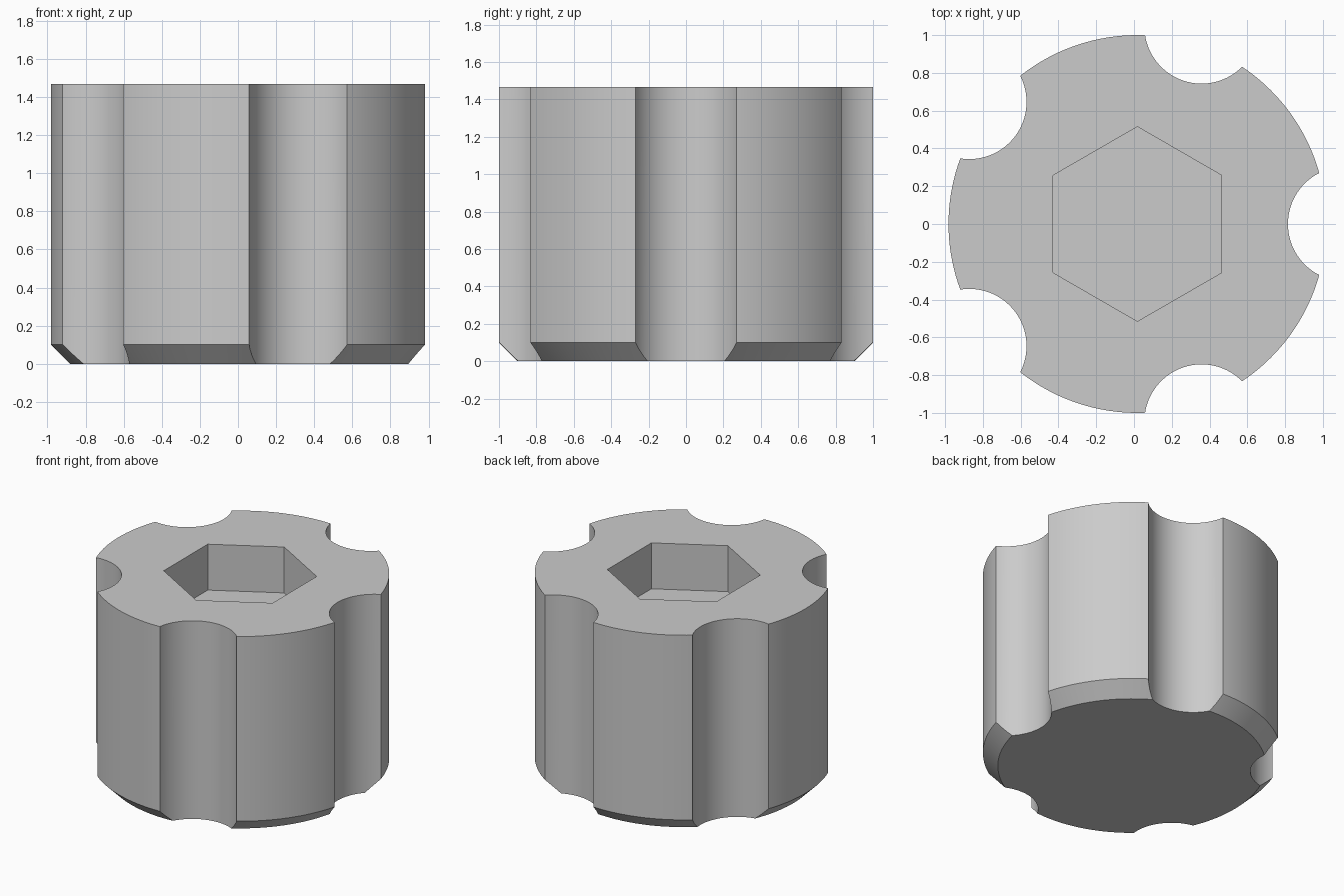
import bpy, bmesh, math
from mathutils import Matrix, Vector

# Remove the default cube
cube = bpy.data.objects.get("Cube")
if cube:
    bpy.data.objects.remove(cube, do_unlink=True)

CENTRE_X = 0.018
HEIGHT = 1.467
RADIUS = 1.0
CHAMFER = 0.1
NOTCHES = 5
NOTCH_RADIUS = 0.303
NOTCH_OFFSET = 1.1
HEX_RADIUS = 0.515
HEX_DEPTH = 0.34

grey = bpy.data.materials.new("plain grey")
grey.use_nodes = True
colour = (0.6, 0.6, 0.6, 1)
grey.diffuse_color = colour
grey.node_tree.nodes["Principled BSDF"].inputs["Base Color"].default_value = colour


def finish(name, bm):
    bmesh.ops.recalc_face_normals(bm, faces=bm.faces)
    mesh = bpy.data.meshes.new(name)
    bm.to_mesh(mesh)
    bm.free()
    mesh.materials.append(grey)
    obj = bpy.data.objects.new(name, mesh)
    bpy.context.collection.objects.link(obj)
    return obj


def add_prism(bm, sides, radius, x, y, low, high, turn=0):
    """Upright prism or cylinder between two heights."""
    place = Matrix.Translation((x, y, (low + high) / 2)) @ Matrix.Rotation(turn, 4, 'Z')
    bmesh.ops.create_cone(bm, cap_ends=True, segments=sides, radius1=radius,
                          radius2=radius, depth=high - low, matrix=place)


# Round body with a chamfered bottom rim, stacked from rings
bm = bmesh.new()
sides = 160
rings = []
for radius, z in ((RADIUS - CHAMFER, 0), (RADIUS, CHAMFER), (RADIUS, HEIGHT)):
    angles = [math.tau * i / sides for i in range(sides)]
    rings.append([bm.verts.new((CENTRE_X + radius * math.cos(a), radius * math.sin(a), z))
                  for a in angles])
for lower, upper in zip(rings, rings[1:]):
    for i in range(sides):
        j = (i + 1) % sides
        bm.faces.new((lower[i], lower[j], upper[j], upper[i]))
bm.faces.new(rings[0])
bm.faces.new(rings[-1])
body = finish("fluted_knob_body", bm)

# Cutter: five round grip flutes and the hexagonal socket
bm = bmesh.new()
for i in range(NOTCHES):
    a = math.tau * i / NOTCHES
    add_prism(bm, 96, NOTCH_RADIUS, CENTRE_X + NOTCH_OFFSET * math.cos(a),
              NOTCH_OFFSET * math.sin(a), -0.2, HEIGHT + 0.2, a)
add_prism(bm, 6, HEX_RADIUS, CENTRE_X, 0, HEIGHT - HEX_DEPTH, HEIGHT + 0.2)
cutter = finish("flute_and_socket_cutter", bm)
cutter.hide_render = True

# Cut, bake the result and drop the cutter
cut = body.modifiers.new("cut", 'BOOLEAN')
cut.operation = 'DIFFERENCE'
cut.solver = 'EXACT'
cut.object = cutter
bpy.context.view_layer.update()
result = bpy.data.meshes.new_from_object(body.evaluated_get(bpy.context.evaluated_depsgraph_get()))
body.modifiers.clear()
body.data = result
bpy.data.objects.remove(cutter, do_unlink=True)

# Smooth curved walls, crisp rims
bpy.ops.object.select_all(action='DESELECT')
body.select_set(True)
bpy.context.view_layer.objects.active = body
bpy.ops.object.shade_smooth_by_angle(angle=math.radians(20))
